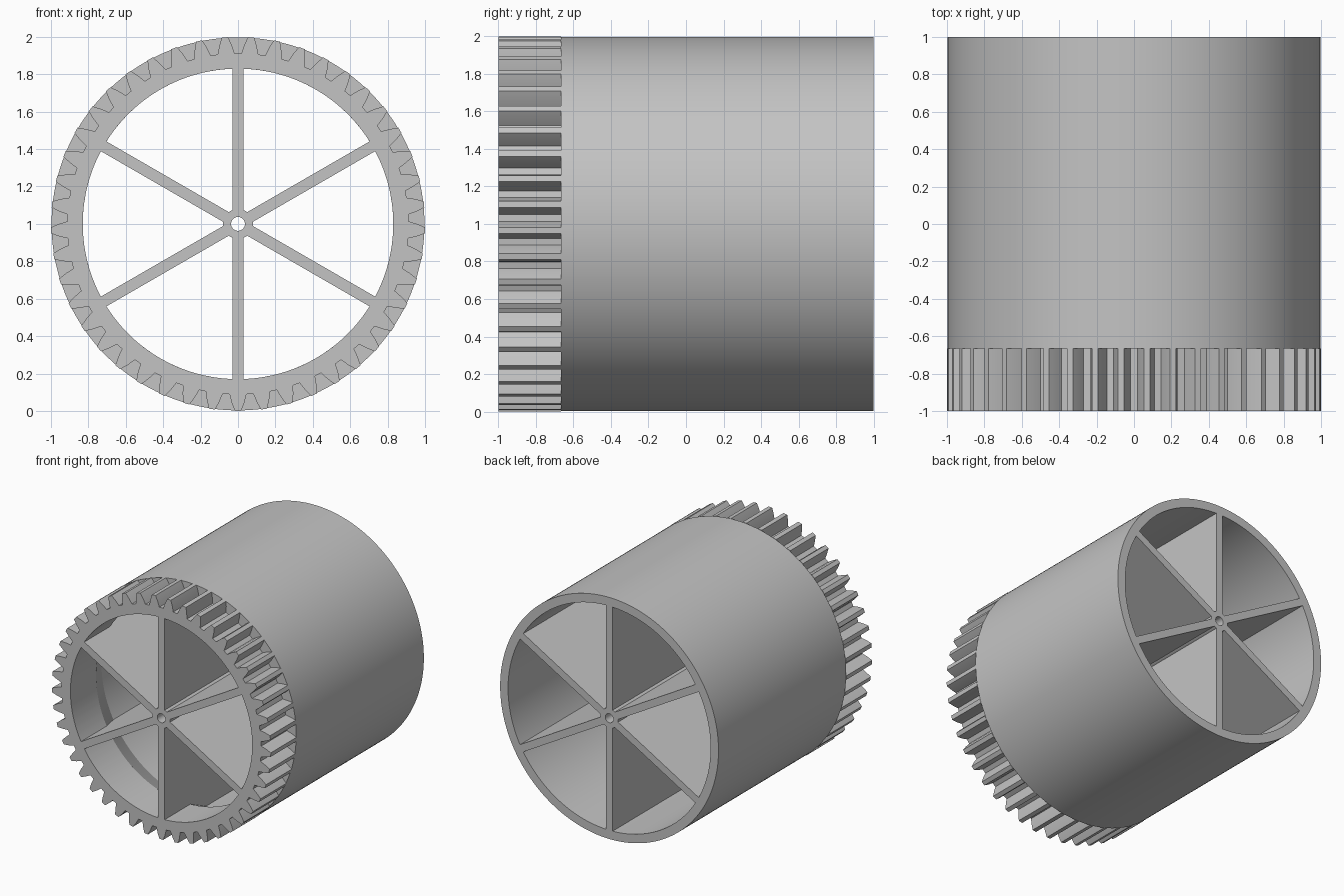
import bpy
import bmesh
import math
from math import sin, cos, tau, radians
from mathutils import Matrix

if "Cube" in bpy.data.objects:
    bpy.data.objects.remove(bpy.data.objects["Cube"], do_unlink=True)

CENTRE_Z = 1.0
FRONT, GEAR_BACK, BACK = -1.0, -0.665, 1.0
TEETH = 45
BORE = 0.83          # inner radius of the gear
WALL = 0.925         # inner radius of the drum
TAPER_END = -0.46    # where the bore has widened to the drum wall

grey = bpy.data.materials.new("plain grey")
grey.use_nodes = True
grey.diffuse_color = (0.55, 0.55, 0.55, 1)
grey.node_tree.nodes["Principled BSDF"].inputs["Base Color"].default_value = grey.diffuse_color


def finish(name, bm):
    """Turn a bmesh into a shaded, coloured object."""
    bmesh.ops.recalc_face_normals(bm, faces=bm.faces)
    mesh = bpy.data.meshes.new(name)
    bm.to_mesh(mesh)
    bm.free()
    mesh.materials.append(grey)
    obj = bpy.data.objects.new(name, mesh)
    bpy.context.collection.objects.link(obj)
    bpy.ops.object.select_all(action="DESELECT")
    obj.select_set(True)
    bpy.context.view_layer.objects.active = obj
    bpy.ops.object.shade_smooth_by_angle(angle=radians(15))
    return obj


def tube(name, rings):
    """Closed tube around the y axis; each ring is (y, [(radius, angle), ...])."""
    bm = bmesh.new()
    loops = [[bm.verts.new((r * cos(a), y, CENTRE_Z + r * sin(a))) for r, a in pts]
             for y, pts in rings]
    for i, loop in enumerate(loops):
        after = loops[(i + 1) % len(loops)]
        for j in range(len(loop)):
            k = (j + 1) % len(loop)
            bm.faces.new((loop[j], loop[k], after[k], after[j]))
    return finish(name, bm)


def circle(radius, count):
    return [(radius, tau * i / count) for i in range(count)]


# Gear ring: one tooth outline repeated, with a tooth at the very bottom
tooth = [(0.912, -2.85), (0.957, -2.0), (1.0, -0.95),
         (1.0, 0.95), (0.957, 2.0), (0.912, 2.85)]
outline = [(r, radians(270 + 360 / TEETH * i + a)) for i in range(TEETH) for r, a in tooth]
bore = [(BORE, a) for r, a in outline]
tube("gear_ring", [(FRONT, outline), (GEAR_BACK, outline), (GEAR_BACK, bore), (FRONT, bore)])

# Drum: outer wall with a bore that tapers down to the gear
drum_profile = [(0.997, GEAR_BACK), (0.997, BACK), (WALL, BACK),
                (WALL, TAPER_END), (BORE, GEAR_BACK)]
tube("drum", [(y, circle(r, 180)) for r, y in drum_profile])

# Hub with the axle hole
hub_profile = [(0.08, FRONT), (0.08, BACK), (0.037, BACK), (0.037, FRONT)]
tube("hub", [(y, circle(r, 48)) for r, y in hub_profile])

# Six full-length vanes between hub and wall
vane_profile = [(0.065, FRONT), (BORE + 0.01, FRONT), (BORE + 0.01, GEAR_BACK),
                (WALL + 0.01, TAPER_END), (WALL + 0.01, BACK), (0.065, BACK)]
half = 0.03
for n in range(6):
    bm = bmesh.new()
    face = bm.faces.new([bm.verts.new((r, y, -half)) for r, y in vane_profile])
    side = bmesh.ops.extrude_face_region(bm, geom=[face], use_keep_orig=True)
    moved = [v for v in side["geom"] if isinstance(v, bmesh.types.BMVert)]
    bmesh.ops.translate(bm, verts=moved, vec=(0, 0, 2 * half))
    place = Matrix.Translation((0, 0, CENTRE_Z)) @ Matrix.Rotation(radians(30 + 60 * n), 4, "Y")
    bm.transform(place)
    finish(f"vane_{n + 1}", bm)
